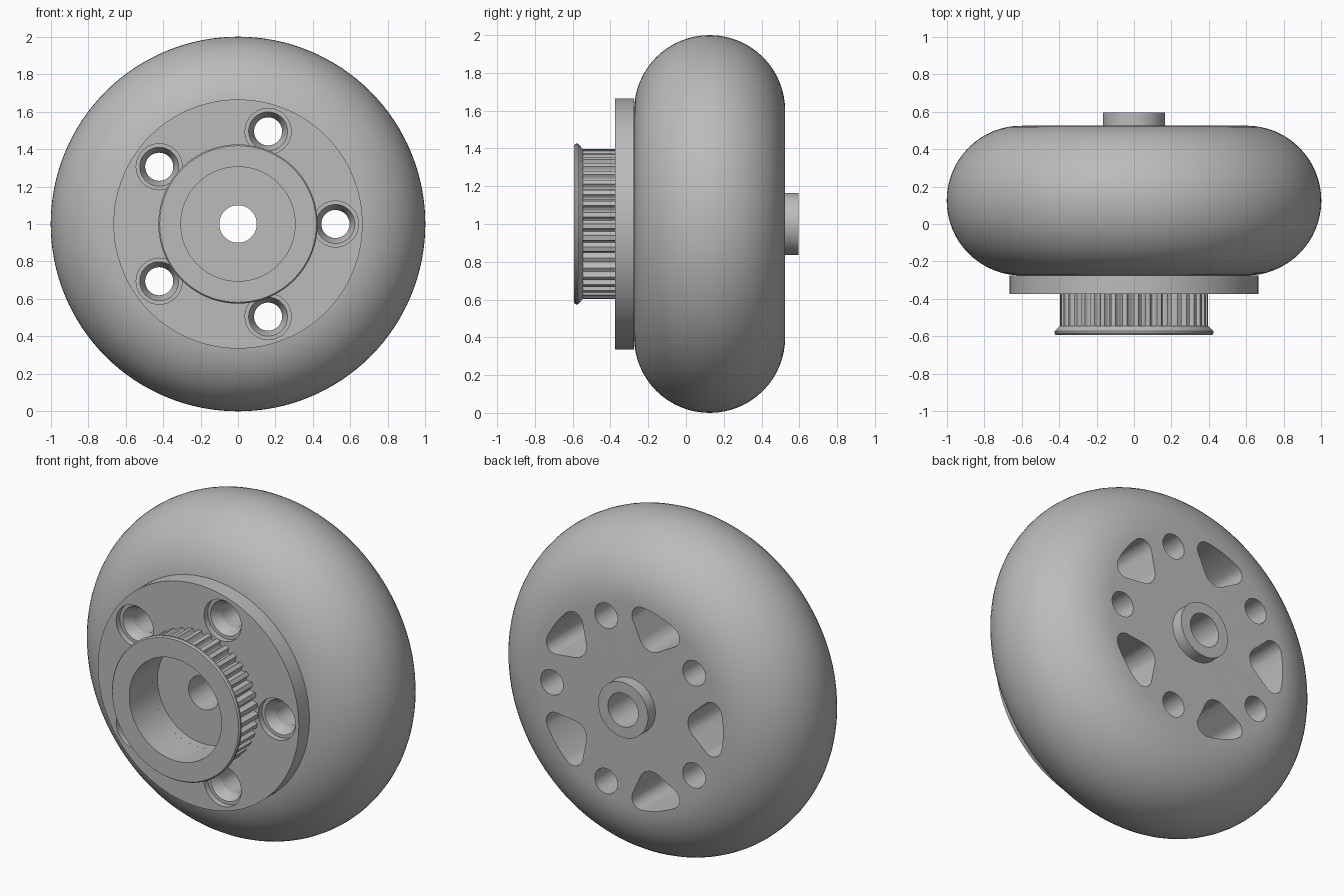
import bpy, bmesh
from math import sin, cos, pi, radians, hypot
from mathutils import Vector
from mathutils.geometry import convex_hull_2d

if "Cube" in bpy.data.objects:
    bpy.data.objects.remove(bpy.data.objects["Cube"])

grey = bpy.data.materials.new("plain_grey")
grey.use_nodes = True
grey.diffuse_color = (0.5, 0.5, 0.5, 1)
grey.node_tree.nodes["Principled BSDF"].inputs["Base Color"].default_value = (0.5, 0.5, 0.5, 1)

AXLE = 1.0                      # height of the axle, which runs along y
HOLES = 5
FACE_F, FACE_B = -0.275, 0.525  # wheel side faces
PLATE_F = -0.375                # front of mounting plate
LIP_Y = -0.545


def finish(name, bm):
    """Turn a bmesh into a named grey object."""
    bmesh.ops.recalc_face_normals(bm, faces=bm.faces)
    mesh = bpy.data.meshes.new(name)
    bm.to_mesh(mesh)
    bm.free()
    mesh.materials.append(grey)
    obj = bpy.data.objects.new(name, mesh)
    bpy.context.collection.objects.link(obj)
    return obj


def activate(obj):
    bpy.ops.object.select_all(action="DESELECT")
    obj.select_set(True)
    bpy.context.view_layer.objects.active = obj


def smooth(obj):
    activate(obj)
    bpy.ops.object.shade_smooth_by_angle(angle=radians(30))


def lathe(bm, profile, steps, centre=(0, AXLE), tooth=None):
    """Revolve a closed (radius, y) profile; radius None follows the teeth."""
    rings = []
    for i in range(steps):
        a = 2 * pi * i / steps
        ring = []
        for r, y in profile:
            r = tooth(i) if r is None else r
            ring.append(bm.verts.new((centre[0] + r * cos(a), y, centre[1] + r * sin(a))))
        rings.append(ring)
    n = len(profile)
    for i in range(steps):
        p, q = rings[i], rings[(i + 1) % steps]
        for j in range(n):
            k = (j + 1) % n
            bm.faces.new((p[j], p[k], q[k], q[j]))


def prism(bm, outline, y0, y1):
    """Extrude an (x, z) outline along y."""
    a = [bm.verts.new((x, y0, z)) for x, z in outline]
    b = [bm.verts.new((x, y1, z)) for x, z in outline]
    bm.faces.new(a)
    bm.faces.new(b[::-1])
    for i in range(len(a)):
        j = (i + 1) % len(a)
        bm.faces.new((a[i], b[i], b[j], a[j]))


def circle(x, z, r, n=40):
    return [(x + r * cos(2 * pi * i / n), z + r * sin(2 * pi * i / n)) for i in range(n)]


def polar(r, a):
    return r * cos(a), AXLE + r * sin(a)


def cut(obj, bm):
    """Subtract the bmesh from obj."""
    cutter = finish("cutter", bm)
    cutter.hide_render = True
    activate(obj)
    mod = obj.modifiers.new("cut", "BOOLEAN")
    mod.operation = "DIFFERENCE"
    mod.solver = "EXACT"
    mod.object = cutter
    bpy.ops.object.modifier_apply(modifier=mod.name)
    bpy.data.objects.remove(cutter)


# Wheel: rounded tyre, flat faces, rear hub boss and axle bore
tread = 0.4
mid = FACE_F + tread
profile = [(0.1, FACE_F)]
for i in range(33):
    a = -pi / 2 + pi * i / 32
    profile.append((0.6 + tread * cos(a), mid + tread * sin(a)))
profile += [(0.165, FACE_B), (0.165, 0.595), (0.1, 0.595)]
bm = bmesh.new()
lathe(bm, profile, 128)
wheel = finish("wheel", bm)

# Rounded triangular pocket outline, pointing inward
pts = circle(0.465, 0, 0.085)
for s in (-1, 1):
    pts += circle(0.54, s * 0.1, 0.062)
pts += [(0.612 * cos(t / 50), 0.612 * sin(t / 50)) for t in range(-8, 9)]
pocket = [pts[i] for i in convex_hull_2d([Vector(p) for p in pts])]

# Pockets and bolt holes through the wheel
bm = bmesh.new()
for k in range(HOLES):
    a = 2 * pi * k / HOLES
    prism(bm, circle(*polar(0.52, a), 0.075), FACE_F - 0.1, FACE_B + 0.1)
    b = a + pi / HOLES
    outline = [(x * cos(b) - z * sin(b), AXLE + x * sin(b) + z * cos(b)) for x, z in pocket]
    prism(bm, outline, FACE_F - 0.1, FACE_B + 0.1)
cut(wheel, bm)
smooth(wheel)

# Mounting plate with the floor of the pulley bore
floor = -0.325
bm = bmesh.new()
lathe(bm, [(0.1, FACE_F), (0.665, FACE_F), (0.665, PLATE_F),
           (0.305, PLATE_F), (0.305, floor), (0.1, floor)], 128)
plate = finish("mounting_plate", bm)

# Stepped and tapered bolt seats in the plate
bm = bmesh.new()
for k in range(HOLES):
    seat = [(0.123, PLATE_F - 0.1), (0.123, PLATE_F + 0.035), (0.104, PLATE_F + 0.035),
            (0.075, FACE_F - 0.01), (0.075, FACE_F + 0.1)]
    centre = polar(0.52, 2 * pi * k / HOLES)
    rings = [[bm.verts.new((x, y, z)) for x, z in circle(*centre, r)] for r, y in seat]
    for p, q in zip(rings, rings[1:]):
        for i in range(len(p)):
            j = (i + 1) % len(p)
            bm.faces.new((p[i], p[j], q[j], q[i]))
    bm.faces.new(rings[0])
    bm.faces.new(rings[-1])
cut(plate, bm)
smooth(plate)

# Toothed pulley: rounded grooves between flat tips
PER = 10


def tooth_radius(i):
    t = (i % PER) / PER
    return 0.396 - (0.028 * sin(pi * t / 0.6) ** 0.6 if 0 < t < 0.6 else 0)


bm = bmesh.new()
lathe(bm, [(0.305, PLATE_F), (None, PLATE_F), (None, LIP_Y), (0.305, LIP_Y)],
      40 * PER, tooth=tooth_radius)
smooth(finish("toothed_pulley", bm))

# Flared belt lip at the front of the pulley
bm = bmesh.new()
lathe(bm, [(0.305, LIP_Y), (0.396, LIP_Y), (0.425, -0.572), (0.425, -0.583),
           (0.418, -0.592), (0.305, -0.592)], 128)
smooth(finish("pulley_lip", bm))
